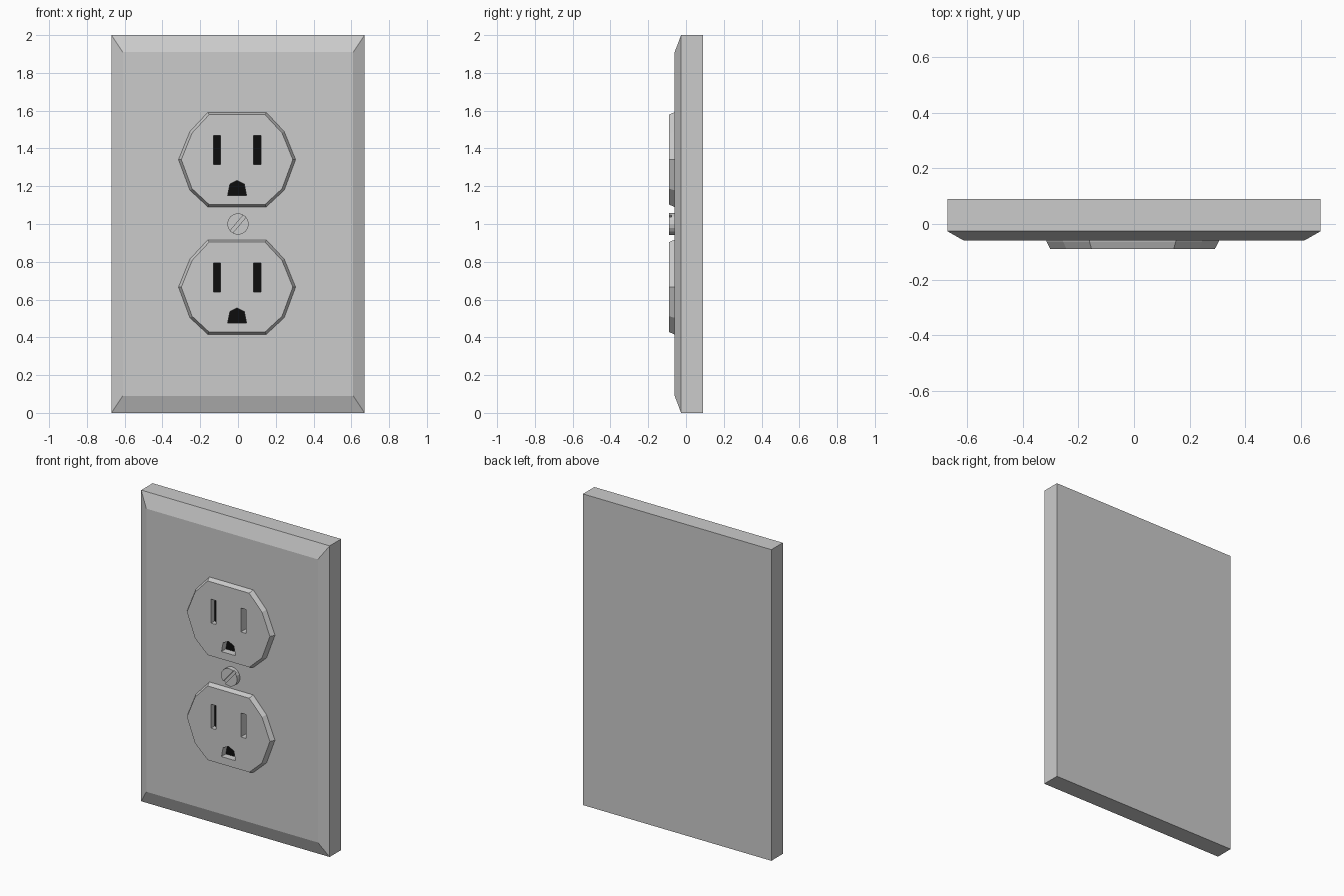
import bpy, bmesh, math

if "Cube" in bpy.data.objects:
    bpy.data.objects.remove(bpy.data.objects["Cube"])


def loft(name, loops, mat=None):
    """Solid from matching (y, [(x, z), ...]) loops, capped at both ends."""
    bm = bmesh.new()
    rings = [[bm.verts.new((x, y, z)) for x, z in pts] for y, pts in loops]
    n = len(rings[0])
    for a, b in zip(rings, rings[1:]):
        for i in range(n):
            j = (i + 1) % n
            bm.faces.new((a[i], a[j], b[j], b[i]))
    bm.faces.new(rings[0])
    if len(rings) > 1:
        bm.faces.new(rings[-1])
        bmesh.ops.recalc_face_normals(bm, faces=bm.faces)
    me = bpy.data.meshes.new(name)
    bm.to_mesh(me)
    bm.free()
    ob = bpy.data.objects.new(name, me)
    bpy.context.collection.objects.link(ob)
    if mat:
        me.materials.append(mat)
    return ob


def rect(x0, x1, z0, z1):
    return [(x0, z0), (x1, z0), (x1, z1), (x0, z1)]


def cut(target, cutter):
    mod = target.modifiers.new("cut", 'BOOLEAN')
    mod.operation = 'DIFFERENCE'
    mod.solver = 'EXACT'
    mod.object = cutter
    cutter.hide_render = True
    cutter.hide_viewport = True
    cutter.display_type = 'WIRE'


black = bpy.data.materials.new("slot_black")
black.diffuse_color = (0.004, 0.004, 0.004, 1)
black.use_nodes = True
black.node_tree.nodes["Principled BSDF"].inputs["Base Color"].default_value = black.diffuse_color

# wall plate with bevelled front
edge = rect(-0.67, 0.67, 0, 2)
plate = loft("wall_plate", [(0.09, edge), (-0.026, edge),
                            (-0.06, rect(-0.61, 0.61, 0.09, 1.91))])

# receptacle outline and holes, relative to the receptacle centre
CX = -0.005
half = [(0.155, 0.25), (0.25, 0.148), (0.31, 0), (0.25, -0.162), (0.155, -0.25)]
outline = half + [(-x, z) for x, z in reversed(half)]
ground = [(-0.05, -0.19), (0.05, -0.19), (0.038, -0.13), (0, -0.111), (-0.038, -0.13)]
holes = [("left_slot", rect(-0.124, -0.088, -0.027, 0.127), 0.035),
         ("right_slot", rect(0.088, 0.126, -0.027, 0.127), 0.052),
         ("ground_hole", ground, 0.045)]

for level, cz in (("upper", 1.341), ("lower", 0.666)):
    def place(pts, s=1.0):
        return [(CX + x * s, cz + z * s) for x, z in pts]
    body = loft(level + "_receptacle", [(-0.059, place(outline)), (-0.062, place(outline)),
                                        (-0.09, place(outline, 0.952))])
    for name, pts, depth in holes:
        floor = -0.09 + depth
        cutter = loft(f"{level}_{name}_cutter", [(floor, place(pts)), (-0.12, place(pts))])
        cut(body, cutter)
        cut(plate, cutter)
        # dark bottom of the hole
        loft(f"{level}_{name}_floor", [(floor - 0.001, place(pts))], black)

# centre screw with a slanted driver slot
circle = [(0.057 * math.cos(i * math.tau / 16), 1 + 0.057 * math.sin(i * math.tau / 16))
          for i in range(16)]
screw = loft("screw", [(-0.05, circle), (-0.09, circle)])
a = math.radians(50)
slot = [(x * math.cos(a) - z * math.sin(a), 1 + x * math.sin(a) + z * math.cos(a))
        for x, z in rect(-0.1, 0.1, -0.009, 0.009)]
cut(screw, loft("screw_slot_cutter", [(-0.078, slot), (-0.12, slot)]))
